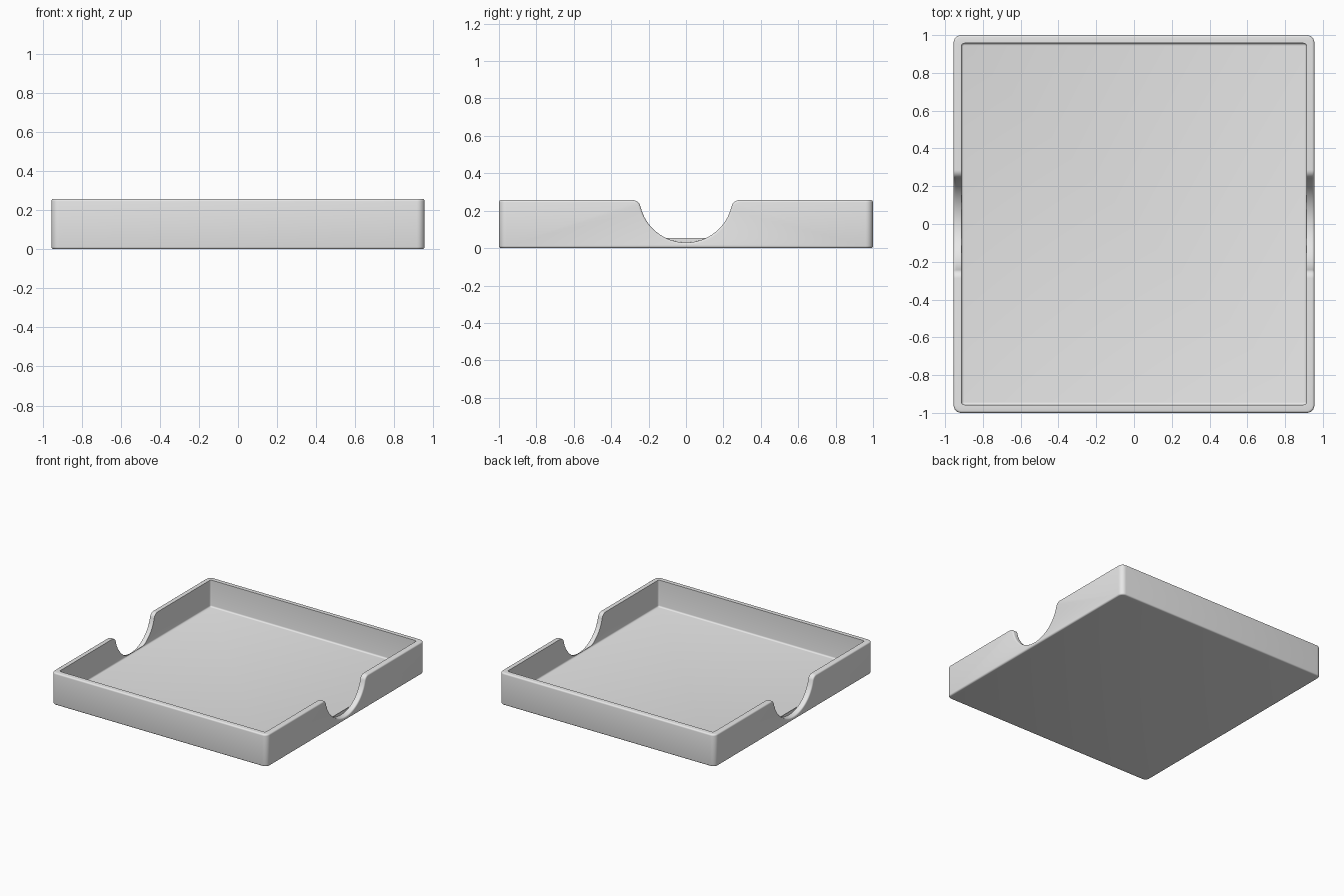
import bpy, bmesh, math

if "Cube" in bpy.data.objects:
    bpy.data.objects.remove(bpy.data.objects["Cube"])

W, D, H = 0.955, 1.0, 0.257      # outer half width, half depth, height
IW, ID = 0.913, 0.957            # cavity half sizes
FLOOR = 0.043

grey = bpy.data.materials.new("light_grey")
grey.diffuse_color = (0.8, 0.8, 0.8, 1)
grey.use_nodes = True
grey.node_tree.nodes["Principled BSDF"].inputs["Base Color"].default_value = grey.diffuse_color


def to_object(bm, name):
    bmesh.ops.recalc_face_normals(bm, faces=bm.faces)
    mesh = bpy.data.meshes.new(name)
    bm.to_mesh(mesh)
    bm.free()
    mesh.materials.append(grey)
    ob = bpy.data.objects.new(name, mesh)
    bpy.context.collection.objects.link(ob)
    return ob


def rounded_box(name, hx, hy, z0, z1, corner, bottom):
    """Box with rounded upright corners and a rounded bottom edge."""
    bm = bmesh.new()
    base = [bm.verts.new((sx * hx, sy * hy, z0))
            for sx, sy in ((-1, -1), (1, -1), (1, 1), (-1, 1))]
    face = bm.faces.new(base)
    ext = bmesh.ops.extrude_face_region(bm, geom=[face], use_keep_orig=True)
    for v in ext["geom"]:
        if isinstance(v, bmesh.types.BMVert):
            v.co.z = z1
    bmesh.ops.recalc_face_normals(bm, faces=bm.faces)
    upright = [e for e in bm.edges if abs(e.verts[0].co.z - e.verts[1].co.z) > 0.01]
    bmesh.ops.bevel(bm, geom=upright, offset=corner, segments=6, profile=0.5,
                    affect='EDGES')
    low = [e for e in bm.edges if all(v.co.z < z0 + 1e-5 for v in e.verts)]
    bmesh.ops.bevel(bm, geom=low, offset=bottom, segments=4, profile=0.5,
                    affect='EDGES')
    return to_object(bm, name)


def notch_cutter(name, side):
    """Thumb notch: a round scoop whose upper lips flare into the rim."""
    cz, r, rf = 0.28, 0.25, 0.045
    fz = H - rf
    fy = math.sqrt((r + rf) ** 2 - (cz - fz) ** 2)
    a = math.atan2(cz - fz, fy)              # tangent angle below horizontal
    half = []
    for i in range(17):                      # scoop, bottom to tangent point
        t = -math.pi / 2 + (math.pi / 2 - a) * i / 16
        half.append((r * math.cos(t), cz + r * math.sin(t)))
    for i in range(1, 9):                    # flared lip
        t = math.pi - a + (a - math.pi / 2) * i / 8
        half.append((fy + rf * math.cos(t), fz + rf * math.sin(t)))
    half.append((fy, 0.4))
    outline = half + [(-y, z) for y, z in reversed(half[1:])]
    bm = bmesh.new()
    inner = [bm.verts.new((side * IW, y, z)) for y, z in outline]
    outer = [bm.verts.new((side * 1.1, y, z)) for y, z in outline]
    bm.faces.new(inner)
    bm.faces.new(outer)
    n = len(outline)
    for i in range(n):
        j = (i + 1) % n
        bm.faces.new((inner[i], inner[j], outer[j], outer[i]))
    return to_object(bm, name)


# Tray block, cavity and the two side notches
tray = rounded_box("tray", W, D, 0, H, 0.04, 0.012)
cutters = [rounded_box("cavity_cutter", IW, ID, FLOOR, 0.5, 0.015, 0.012),
           notch_cutter("right_notch_cutter", 1),
           notch_cutter("left_notch_cutter", -1)]
bpy.context.view_layer.objects.active = tray
for c in cutters:
    mod = tray.modifiers.new(c.name, 'BOOLEAN')
    mod.operation = 'DIFFERENCE'
    mod.solver = 'EXACT'
    mod.object = c
    bpy.ops.object.modifier_apply(modifier=mod.name)
for c in cutters:
    bpy.data.objects.remove(c)

# Round the outer rim, including the notch outlines
bm = bmesh.new()
bm.from_mesh(tray.data)
bmesh.ops.remove_doubles(bm, verts=bm.verts, dist=1e-5)


def outside(v):
    return (abs(v.co.x) > IW + 0.002 or abs(v.co.y) > ID + 0.002) and v.co.z > 0.016


rim = [e for e in bm.edges if all(outside(v) for v in e.verts)
       and len(e.link_faces) == 2 and e.calc_face_angle() > math.radians(40)]
bmesh.ops.bevel(bm, geom=rim, offset=0.012, segments=4, profile=0.5,
                affect='EDGES', clamp_overlap=False)
bm.to_mesh(tray.data)
bm.free()
for p in tray.data.polygons:
    p.material_index = 0

bpy.ops.object.select_all(action='DESELECT')
tray.select_set(True)
bpy.context.view_layer.objects.active = tray
bpy.ops.object.shade_smooth_by_angle(angle=math.radians(35))
